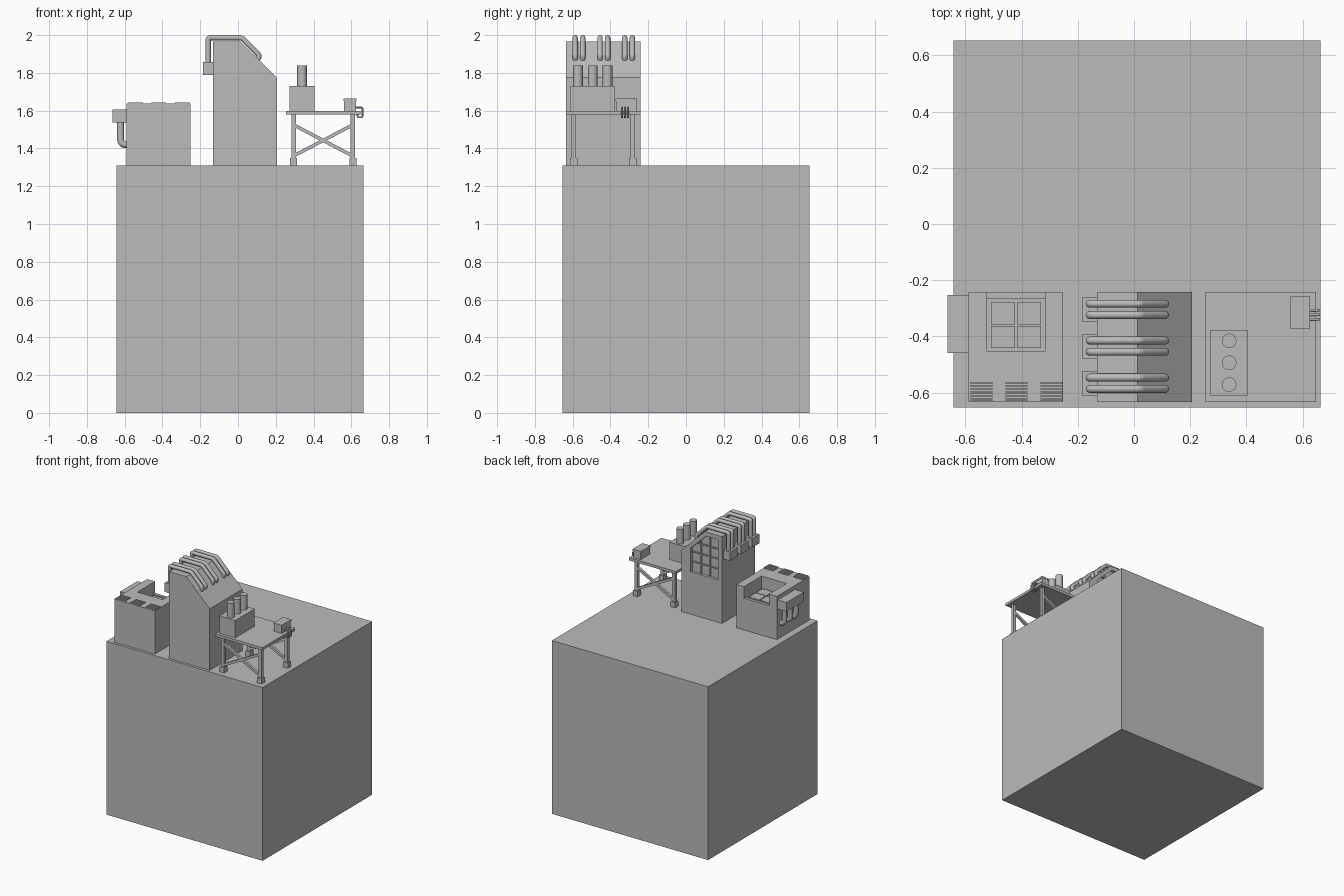
import bpy, bmesh, math
from mathutils import Vector

if "Cube" in bpy.data.objects:
    bpy.data.objects.remove(bpy.data.objects["Cube"])

grey = bpy.data.materials.new('mid_grey')
grey.diffuse_color = (0.5, 0.5, 0.5, 1)
grey.use_nodes = True
grey.node_tree.nodes["Principled BSDF"].inputs["Base Color"].default_value = grey.diffuse_color


def finish(name, bm):
    bmesh.ops.recalc_face_normals(bm, faces=bm.faces)
    me = bpy.data.meshes.new(name)
    bm.to_mesh(me)
    bm.free()
    me.materials.append(grey)
    ob = bpy.data.objects.new(name, me)
    bpy.context.collection.objects.link(ob)
    return ob


def prism(name, pts, axis, a, b):
    """Extrude a profile along axis: 'x' takes (y,z) points, 'y' takes (x,z)."""
    bm = bmesh.new()
    place = (lambda p, t: (t, p[0], p[1])) if axis == 'x' else (lambda p, t: (p[0], t, p[1]))
    f = bm.faces.new([bm.verts.new(place(p, a)) for p in pts])
    r = bmesh.ops.extrude_face_region(bm, geom=[f])
    shift = Vector((b - a, 0, 0)) if axis == 'x' else Vector((0, b - a, 0))
    bmesh.ops.translate(bm, vec=shift, verts=[v for v in r['geom'] if isinstance(v, bmesh.types.BMVert)])
    return finish(name, bm)


def box(name, x, y, z):
    return prism(name, [(x[0], z[0]), (x[1], z[0]), (x[1], z[1]), (x[0], z[1])], 'y', y[0], y[1])


def bar(name, p, q, w, d):
    """Square bar between two points, w wide and d deep."""
    p, q = Vector(p), Vector(q)
    ob = box(name, (-w / 2, w / 2), (-d / 2, d / 2), (0, (q - p).length))
    ob.location = p
    ob.rotation_mode = 'QUATERNION'
    ob.rotation_quaternion = (q - p).to_track_quat('Z', 'Y')
    return ob


def pipe(name, pts, r, bend):
    """Round pipe along a path with rounded corners."""
    pts = [Vector(p) for p in pts]
    path = [pts[0]]
    for a, b, c in zip(pts, pts[1:], pts[2:]):
        s, e = b + (a - b).normalized() * bend, b + (c - b).normalized() * bend
        for i in range(6):
            t = i / 5
            path.append(s * (1 - t) ** 2 + b * 2 * t * (1 - t) + e * t * t)
    path.append(pts[-1])
    cu = bpy.data.curves.new(name, 'CURVE')
    cu.dimensions = '3D'
    cu.bevel_depth, cu.bevel_resolution, cu.use_fill_caps = r, 6, True
    cu.materials.append(grey)
    sp = cu.splines.new('POLY')
    sp.points.add(len(path) - 1)
    for q, p in zip(sp.points, path):
        q.co = (*p, 1)
    ob = bpy.data.objects.new(name, cu)
    bpy.context.collection.objects.link(ob)
    bpy.ops.object.select_all(action='DESELECT')
    ob.select_set(True)
    bpy.context.view_layer.objects.active = ob
    bpy.ops.object.convert(target='MESH')
    bpy.ops.object.shade_smooth_by_angle(angle=math.radians(40))


def cut(ob, cutter):
    m = ob.modifiers.new('cut', 'BOOLEAN')
    m.object, m.solver = cutter, 'EXACT'
    cutter.hide_render = True
    cutter.hide_set(True)


Y = (-0.634, -0.242)
TOP = 1.31
box('base_cube', (-0.643, 0.664), (-0.654, 0.654), (0, TOP))

# Left building with a sunken skylight behind a low lip
left = box('left_building', (-0.59, -0.252), Y, (TOP, 1.637))
cut(left, prism('skylight_cutter', [(-0.452, 1.54), (-0.265, 1.54), (-0.265, 1.55), (-0.2, 1.55), (-0.2, 1.7),
                                    (-0.452, 1.7)], 'x', -0.525, -0.315))
for i, x in enumerate((-0.467, -0.374)):
    for j, y in enumerate((-0.403, -0.319)):
        box(f'skylight_pane_{i}_{j}', (x - 0.043, x + 0.043), (y - 0.039, y + 0.039), (1.535, 1.55))

# Roof vents with slats
for i, x in enumerate((-0.543, -0.419, -0.294)):
    for j in range(7):
        y = -0.628 + j * 0.0103
        box(f'vent_{i}_slat_{j}', (x - 0.039, x + 0.039), (y - 0.003, y + 0.003), (1.63, 1.644))

# Side box with three elbow pipes
box('side_box', (-0.664, -0.588), (-0.46, -0.253), (1.537, 1.606))
for i, y in enumerate((-0.29, -0.357, -0.424)):
    pipe(f'side_pipe_{i}', [(-0.622, y, 1.55), (-0.622, y, 1.42), (-0.585, y, 1.42)], 0.018, 0.03)

# Tower with slanted roof and recessed back window
tower = prism('tower', [(-0.132, TOP), (0.207, TOP), (0.207, 1.775), (0.012, 1.966), (-0.132, 1.966)], 'y', *Y)
cut(tower, prism('window_cutter', [(-0.10, 1.63), (0.13, 1.63), (0.13, 1.81), (0.0, 1.935), (-0.10, 1.935)],
                 'y', -0.262, -0.2))
for i, (x, z) in enumerate(((-0.023, 1.935), (0.054, 1.883))):
    box(f'window_upright_{i}', (x - 0.004, x + 0.004), (-0.265, -0.254), (1.63, z))
for i, (z, x) in enumerate(((1.705, 0.13), (1.78, 0.13), (1.855, 0.083))):
    box(f'window_rail_{i}', (-0.10, x), (-0.265, -0.254), (z - 0.004, z + 0.004))

# Paired pipes bending over the tower, each pair from a junction box
for i, y in enumerate((-0.304, -0.435, -0.567)):
    box(f'junction_box_{i}', (-0.186, -0.13), (y - 0.044, y + 0.044), (1.79, 1.858))
    for j, s in enumerate((-0.02, 0.02)):
        pipe(f'tower_pipe_{i}_{j}', [(-0.158, y + s, 1.84), (-0.158, y + s, 1.986), (0.02, y + s, 1.986),
                                     (0.114, y + s, 1.892), (0.102, y + s, 1.868)], 0.014, 0.012)

# Raised platform on four legs, cross-braced front and back
box('platform', (0.254, 0.648), Y, (1.579, 1.599))
for i, y in enumerate((-0.594, -0.282)):
    for j, x in enumerate((0.294, 0.608)):
        box(f'leg_{i}_{j}', (x - 0.012, x + 0.012), (y - 0.012, y + 0.012), (TOP, 1.58))
        box(f'foot_{i}_{j}', (x - 0.019, x + 0.019), (y - 0.019, y + 0.019), (TOP, 1.35))
    for j, (a, b) in enumerate(((1.36, 1.525), (1.525, 1.36))):
        bar(f'brace_{i}_{j}', (0.294, y, a), (0.608, y, b), 0.018, 0.018)

# Generator with three chimneys
box('generator', (0.272, 0.404), (-0.611, -0.378), (1.599, 1.73))
for i, y in enumerate((-0.416, -0.494, -0.572)):
    pipe(f'chimney_{i}', [(0.339, y, 1.72), (0.339, y, 1.84)], 0.026, 0)

# Control box with three small pipes over the platform edge
box('control_box', (0.562, 0.624), (-0.37, -0.261), (1.599, 1.65))
box('control_box_lid', (0.558, 0.627), (-0.374, -0.259), (1.65, 1.664))
for i, y in enumerate((-0.307, -0.323, -0.339)):
    pipe(f'small_pipe_{i}', [(0.615, y, 1.617), (0.659, y, 1.617), (0.659, y, 1.565), (0.633, y, 1.565),
                             (0.633, y, 1.585)], 0.005, 0.008)
